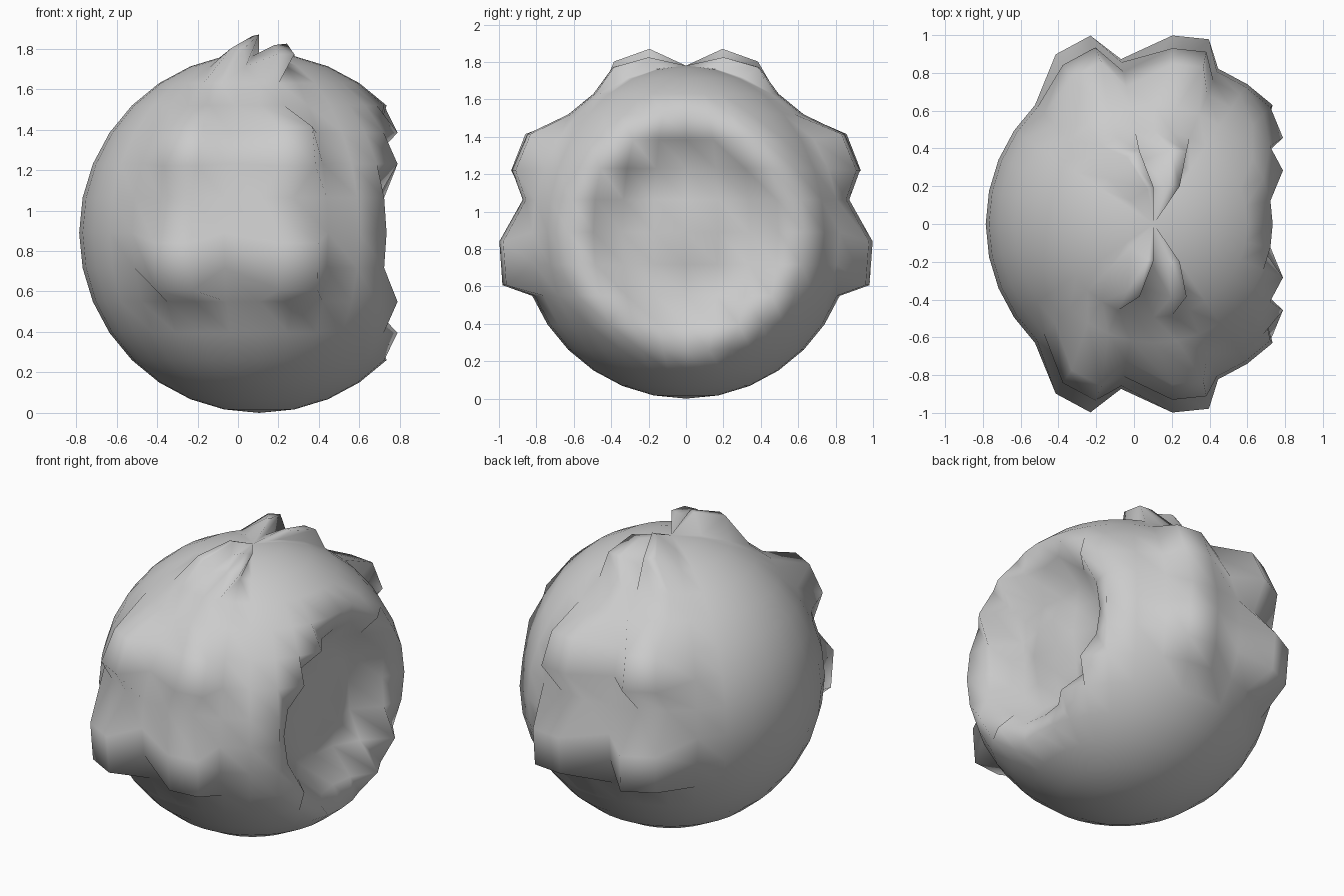
import bpy, bmesh, math

if "Cube" in bpy.data.objects:
    bpy.data.objects.remove(bpy.data.objects["Cube"])

R, CX = 0.89, 0.105          # ball radius and x offset
STEP = math.radians(11.25)   # angle between rings / segments

# side knobs: outward shift per segment (x, y), vertical shift per ring
SIDE_XY = {7: (0.118, 0.105), 8: (0.098, 0.108), 10: (0.005, 0.175), 11: (-0.025, 0.158)}
SIDE_Z = {5: 0.03, 6: -0.01, 8: -0.05, 9: -0.11}
# crown tufts: shift per (ring, segment)
TOP = {
    (1, 7): (0.103, 0.03, 0.062), (1, 8): (0.075, 0.03, 0.055),
    (2, 7): (0.107, 0.05, 0.06), (2, 8): (0.09, 0.05, 0.06),
    (1, 10): (0.065, 0.035, 0.107), (1, 11): (0.063, 0.04, 0.10),
    (2, 10): (0.055, 0.07, 0.09), (2, 11): (0.05, 0.07, 0.09),
}
# hollow on the +x side: (angle from the x axis, surface x)
BOWL = [(0, 0.58), (11.25, 0.61), (16, 0.58), (22.5, 0.54), (26, 0.56),
        (32, 0.65), (36, 0.70)]


def bowl_x(angle):
    for (a0, x0), (a1, x1) in zip(BOWL, BOWL[1:]):
        if angle <= a1:
            return x0 + (x1 - x0) * (angle - a0) / (a1 - a0)
    return BOWL[-1][1]


bm = bmesh.new()
bmesh.ops.create_uvsphere(bm, u_segments=32, v_segments=16, radius=R)
for v in bm.verts:
    x, y, z = v.co
    ring = round(math.acos(max(-1, min(1, z / R))) / STEP)
    seg = round(abs(math.atan2(y, x)) / STEP)
    side = 1 if y >= 0 else -1
    from_x = math.degrees(math.acos(max(-1, min(1, x / R))))
    dx = dy = dz = 0
    if (ring, seg) in TOP:
        dx, dy, dz = TOP[(ring, seg)]
    elif ring in SIDE_Z and seg in SIDE_XY:
        dx, dy = SIDE_XY[seg]
        dz = SIDE_Z[ring]
    elif from_x < 37.5:
        dx = bowl_x(from_x) - CX - x
    v.co = (x + CX + dx, y + side * dy, z + R + dz)
for f in bm.faces:
    f.smooth = True

# dented ball
mesh = bpy.data.meshes.new("dented_ball")
bm.to_mesh(mesh)
bm.free()
ball = bpy.data.objects.new("dented_ball", mesh)
bpy.context.collection.objects.link(ball)
